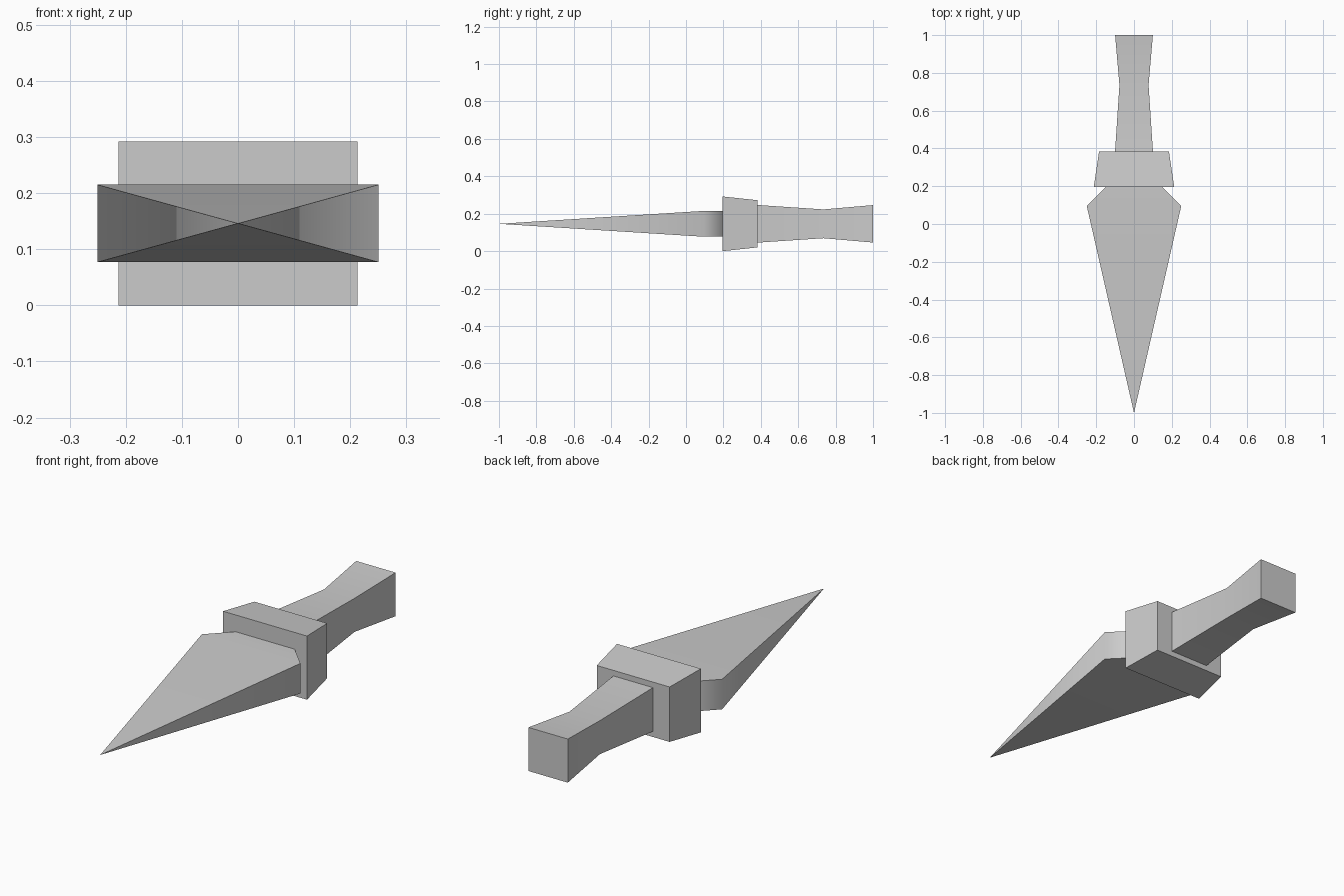
import bpy, bmesh, math

MID_Z = 0.146

cube = bpy.data.objects.get("Cube")
if cube:
    bpy.data.objects.remove(cube, do_unlink=True)

grey = bpy.data.materials.new("light_grey")
grey.use_nodes = True
colour = (0.6, 0.6, 0.6, 1)
grey.diffuse_color = colour
for node in grey.node_tree.nodes:
    if node.type == 'BSDF_PRINCIPLED':
        node.inputs["Base Color"].default_value = colour


def loft(name, sections):
    """Skin rectangular sections (y, half width, half height) along y."""
    bm = bmesh.new()
    rings = [[bm.verts.new((sx * w, y, MID_Z + sz * h))
              for sx, sz in ((-1, -1), (1, -1), (1, 1), (-1, 1))]
             for y, w, h in sections]
    for a, b in zip(rings, rings[1:]):
        for i in range(4):
            j = (i + 1) % 4
            bm.faces.new((a[i], a[j], b[j], b[i]))
    bm.faces.new(rings[0])
    bm.faces.new(rings[-1])
    # collapse a zero-size section into a point
    bmesh.ops.remove_doubles(bm, verts=bm.verts[:], dist=0.0001)
    bmesh.ops.recalc_face_normals(bm, faces=bm.faces[:])
    mesh = bpy.data.meshes.new(name)
    bm.to_mesh(mesh)
    bm.free()
    mesh.materials.append(grey)
    obj = bpy.data.objects.new(name, mesh)
    bpy.context.collection.objects.link(obj)
    bpy.ops.object.select_all(action='DESELECT')
    obj.select_set(True)
    bpy.context.view_layer.objects.active = obj
    bpy.ops.object.shade_smooth_by_angle(angle=math.radians(65))
    return obj


# Pointed blade, its shoulders running into the guard
loft("blade", [(-1, 0, 0), (0.095, 0.25, 0.069), (0.235, 0.112, 0.069)])
# Tapered block guard
loft("guard", [(0.196, 0.213, 0.146), (0.383, 0.185, 0.126)])
# Waisted square handle
loft("handle", [(0.375, 0.101, 0.101), (0.735, 0.077, 0.077), (1, 0.1, 0.1)])
